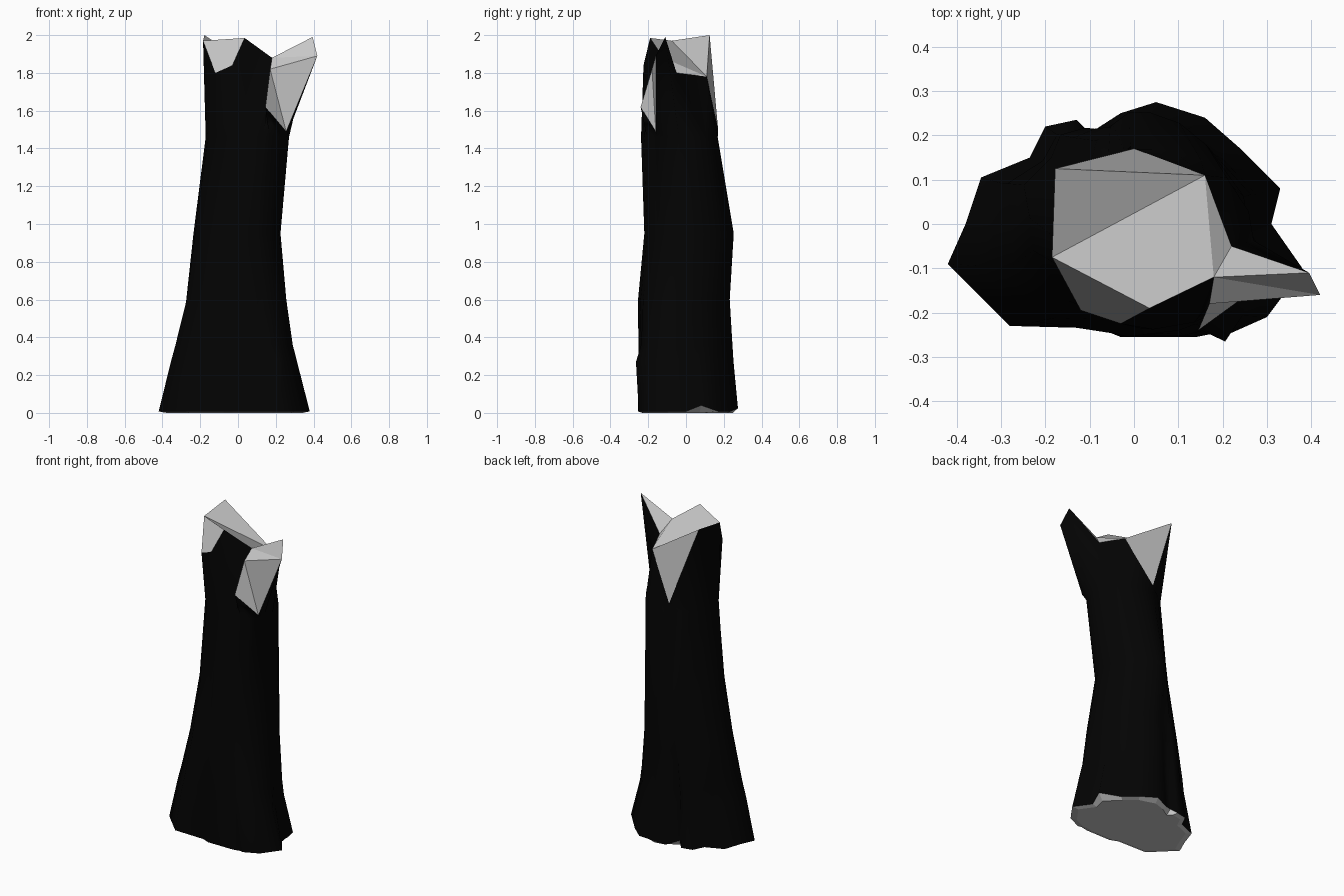
import bpy, bmesh
from math import atan2, cos, sin, tau, radians

if "Cube" in bpy.data.objects:
    bpy.data.objects.remove(bpy.data.objects["Cube"])


def material(name, value):
    mat = bpy.data.materials.new(name)
    mat.use_nodes = True
    mat.diffuse_color = (value, value, value, 1)
    mat.node_tree.nodes["Principled BSDF"].inputs["Base Color"].default_value = mat.diffuse_color
    mat.node_tree.nodes["Principled BSDF"].inputs["Roughness"].default_value = 0.9
    return mat


def build(name, points, faces, mat, smooth=False):
    bm = bmesh.new()
    verts = [bm.verts.new(p) for p in points]
    for f in faces:
        bm.faces.new([verts[i] for i in f]).smooth = smooth
    mesh = bpy.data.meshes.new(name)
    bm.to_mesh(mesh)
    bm.free()
    mesh.materials.append(mat)
    obj = bpy.data.objects.new(name, mesh)
    bpy.context.collection.objects.link(obj)


bark_mat = material("black bark", 0.001)
wood_mat = material("pale grey wood", 0.57)

# Root outline on the ground, counterclockwise from the back right
outline = [(-.235, .15), (-.345, .105), (-.38, 0), (-.42, -.09), (-.28, -.23),
           (-.08, -.235), (-.03, -.255), (.14, -.255), (.19, -.245), (.21, -.25),
           (.30, -.21), (.33, -.17), (.38, -.10), (.31, 0), (.33, .08), (.24, .17),
           (.16, .24), (.05, .275), (-.03, .25), (-.10, .205), (-.13, .235), (-.20, .22)]
lifts = {14: .04, 17: .025, 19: .035}
knob = 9
n = len(outline)

# Trunk sections: height, x range, y range, roundness, limit of the flattened back right corner
sections = [(0, -.42, .38, -.27, .275, 0, 2),
            (.27, -.357, .315, -.266, .252, .1, 2),
            (.36, -.336, .296, -.262, .247, .3, 2),
            (.60, -.282, .268, -.258, .234, .7, 1.31),
            (.95, -.238, .229, -.222, .255, .9, 1.06),
            (1.46, -.171, .270, -.238, .168, 1, 2)]
points, angles = [], []
for z, x0, x1, y0, y1, roundness, limit in sections:
    for i, (x, y) in enumerate(outline):
        u, v = (x + .02) / .40, (y - .0025) / .2725
        a = atan2(v, u)
        u += (cos(a) - u) * roundness
        v += (sin(a) - v) * roundness
        cut = max(0, v - u - limit) / 2
        px = (x0 + x1) / 2 + (u + cut) * (x1 - x0) / 2
        py = (y0 + y1) / 2 + (v - cut) * (y1 - y0) / 2
        if z == .27 and i == knob:
            px, py = px + .035, py - .02
        points.append((px, py, z if z else lifts.get(i, .008)))
        if z == 0:
            a %= tau
            angles.append(a + tau if angles and a < angles[-1] - 1 else a)

# Broken rim: corner position and the direction in which it meets the trunk
rim = {"A": (-.178, .125, 2.0, 140), "I": (-.185, -.075, 1.97, 195),
       "H": (-.12, -.195, 1.80, 225), "G": (-.03, -.225, 1.84, 250),
       "F": (.035, -.19, 1.985, 270), "E": (.18, -.12, 1.88, 285),
       "L": (.17, -.18, 1.82, 293), "M": (.145, -.24, 1.62, 302),
       "N": (.255, -.16, 1.49, 328), "K": (.42, -.16, 1.89, 340),
       "J": (.395, -.11, 1.99, 350), "D": (.22, -.05, 1.80, 362),
       "C": (.16, .11, 1.78, 405), "B": (0, .17, 1.5, 455)}
rim_points = [r[:3] for r in rim.values()]
rim_angles = [radians(r[3]) for r in rim.values()]
m = len(rim)

# Bark walls between sections
faces = []
for s in range(len(sections) - 1):
    for i in range(n):
        a, b = s * n + i, s * n + (i + 1) % n
        faces.append((a, b, b + n, a + n))

# Bark triangles from the last section up to the jagged rim
start, top = (len(sections) - 1) * n, len(points)
lower = angles + [angles[0] + tau]
upper = rim_angles + [rim_angles[0] + tau]
i = j = 0
while i < n or j < m:
    a, b = start + i % n, top + j % m
    if j == m or (i < n and lower[i + 1] <= upper[j + 1]):
        i += 1
        faces.append((a, start + i % n, b))
    else:
        j += 1
        faces.append((a, top + j % m, b))
build("bark_trunk", points + rim_points, faces, bark_mat, smooth=True)

# Splintered wood on top and inside the side spike
names = list(rim)
splinters = "AIC ACB IHGF IFEC CED DEJ EKJ ELK LNK LMN".split()
build("broken_wood", rim_points, [[names.index(c) for c in s] for s in splinters], wood_mat)

# Cut underside: a flat middle with a narrow rim that bends up into the notches
inner = [(x * .9, y * .9, 0) for x, y, z in points[:n]]
under = [tuple(reversed(range(n, 2 * n)))]
for i in range(n):
    k = (i + 1) % n
    under.append((k, i, i + n, k + n))
build("base_cut", points[:n] + inner, under, wood_mat)
